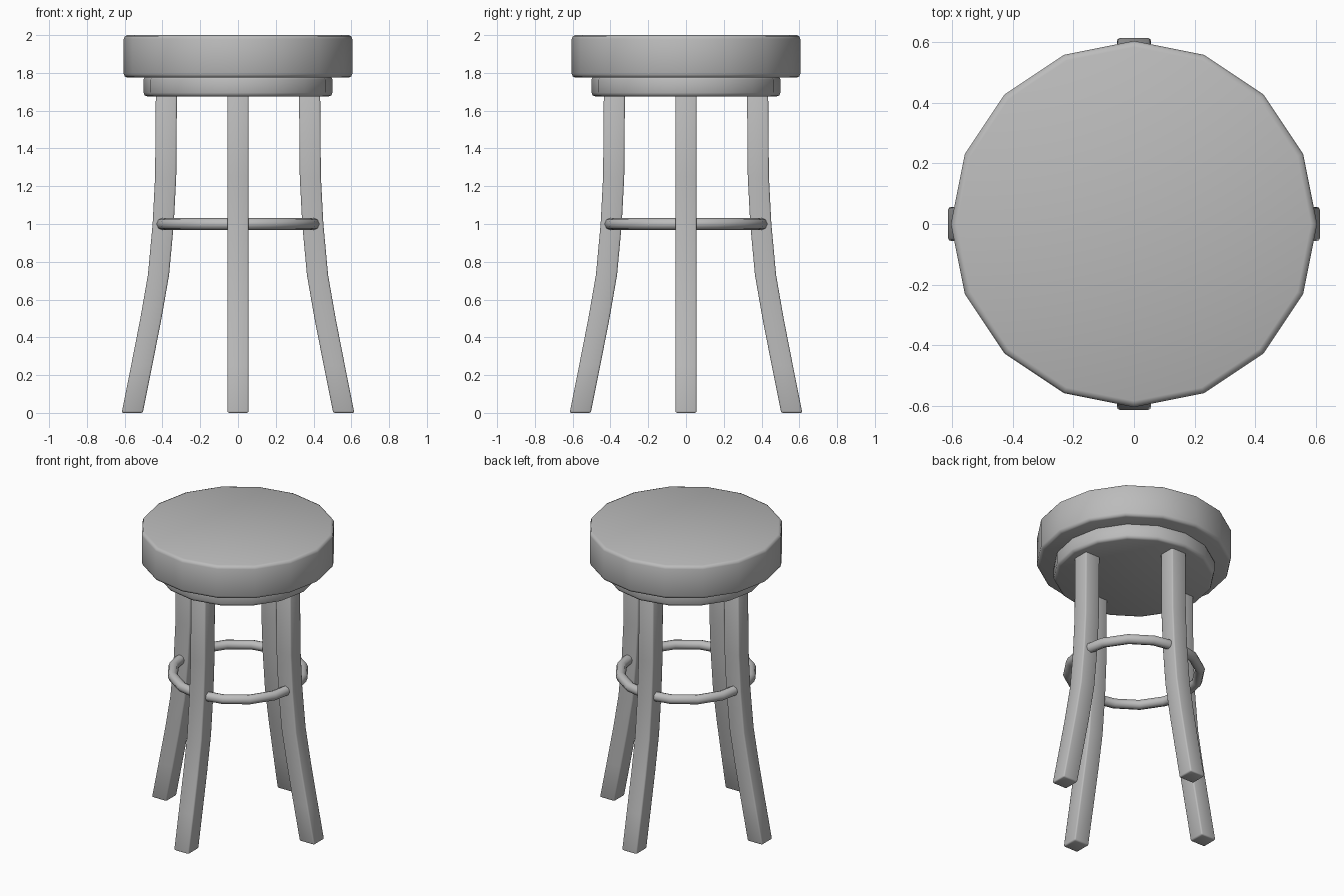
import bpy, bmesh, math

cube = bpy.data.objects.get("Cube")
if cube:
    bpy.data.objects.remove(cube, do_unlink=True)

# single plain grey finish
grey = bpy.data.materials.new("plain_grey")
grey.use_nodes = True
colour = (0.5, 0.5, 0.5, 1)
grey.diffuse_color = colour
grey.node_tree.nodes["Principled BSDF"].inputs["Base Color"].default_value = colour


def finish(obj, name, bevel=0, segments=2, angle=60):
    """Name, colour, bevel and smooth a part."""
    obj.name = obj.data.name = name
    obj.data.materials.clear()
    obj.data.materials.append(grey)
    bpy.ops.object.select_all(action="DESELECT")
    obj.select_set(True)
    bpy.context.view_layer.objects.active = obj
    if bevel:
        mod = obj.modifiers.new("soft_edges", "BEVEL")
        mod.width, mod.segments = bevel, segments
        mod.limit_method, mod.angle_limit = "ANGLE", math.radians(40)
        bpy.ops.object.modifier_apply(modifier=mod.name)
    bpy.ops.object.shade_smooth_by_angle(angle=math.radians(angle))


def disc(name, radius, low, high, bevel):
    """Sixteen-sided disc with corners on the x and y axes."""
    bpy.ops.mesh.primitive_cylinder_add(vertices=16, radius=radius, depth=high - low,
                                        location=(0, 0, (low + high) / 2))
    finish(bpy.context.object, name, bevel)


def leg(name, turn):
    """Square leg swept along a spine that flares outward at the foot."""
    spine = [(0.56, 0), (0.51, 0.25), (0.461, 0.5), (0.421, 0.73),
             (0.396, 1.0), (0.383, 1.25), (0.379, 1.7)]
    half = 0.056
    corners = [(-1, -1), (1, -1), (1, 1), (-1, 1)]
    c, s = math.cos(turn), math.sin(turn)
    bm = bmesh.new()
    rings = []
    for out, z in spine:
        ring = []
        for a, b in corners:
            x, y = out + a * half, b * half
            ring.append(bm.verts.new((x * c - y * s, x * s + y * c, z)))
        rings.append(ring)
    for low, high in zip(rings, rings[1:]):
        for i in range(4):
            j = (i + 1) % 4
            bm.faces.new((low[i], low[j], high[j], high[i]))
    bm.faces.new(rings[0][::-1])
    bm.faces.new(rings[-1])
    mesh = bpy.data.meshes.new(name)
    bm.to_mesh(mesh)
    bm.free()
    obj = bpy.data.objects.new(name, mesh)
    bpy.context.collection.objects.link(obj)
    finish(obj, name, 0.009)


# seat cushion and the smaller support under it
disc("seat", 0.605, 1.775, 2.0, 0.02)
disc("seat_support", 0.5, 1.675, 1.785, 0.02)

# four legs
for i, side in enumerate(("left", "back", "right", "front")):
    leg(side + "_leg", i * math.pi / 2)

# footrest ring passing through the legs
bpy.ops.mesh.primitive_torus_add(major_segments=16, minor_segments=8, major_radius=0.41,
                                 minor_radius=0.032, location=(0, 0, 1.0))
finish(bpy.context.object, "footrest_ring")
